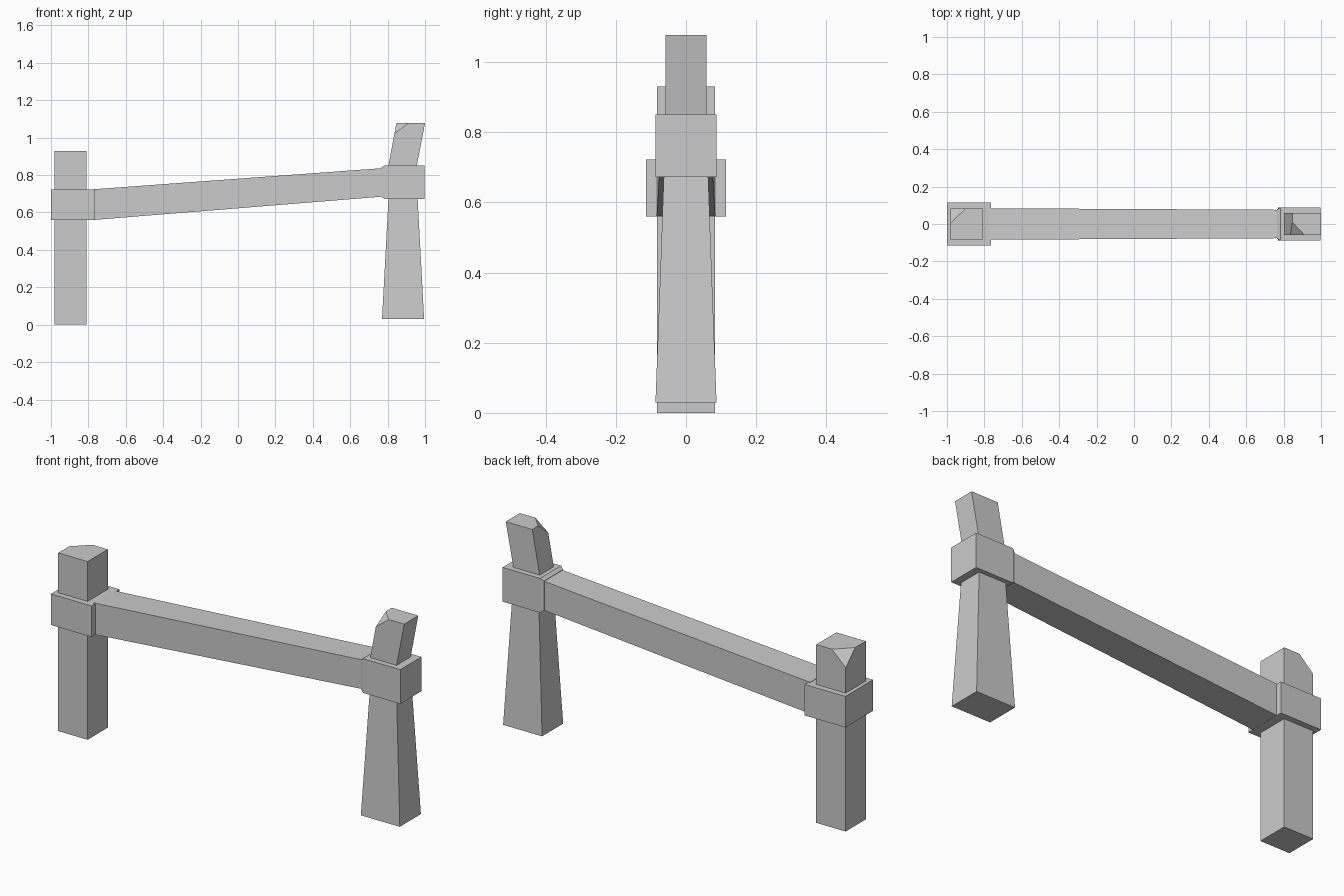
import bpy, bmesh
from mathutils import Vector

if "Cube" in bpy.data.objects:
    bpy.data.objects.remove(bpy.data.objects["Cube"])


def loft(name, sections, axis='z', chip=None):
    """Skin rectangles (position, a_min, a_max, b_min, b_max) stacked along an axis;
    chip = three points of a plane that slices off a corner."""
    bm = bmesh.new()
    rings = []
    for t, a0, a1, b0, b1 in sections:
        ring = []
        for a, b in ((a0, b0), (a1, b0), (a1, b1), (a0, b1)):
            ring.append(bm.verts.new((a, b, t) if axis == 'z' else (t, a, b)))
        rings.append(ring)
    for low, high in zip(rings, rings[1:]):
        for i in range(4):
            j = (i + 1) % 4
            bm.faces.new((low[i], low[j], high[j], high[i]))
    bm.faces.new(rings[0][::-1])
    bm.faces.new(rings[-1])
    if chip:
        p, q, r = (Vector(c) for c in chip)
        normal = (q - p).cross(r - p).normalized()
        centre = sum((v.co for v in bm.verts), Vector()) / len(bm.verts)
        if normal.dot(centre - p) > 0:
            normal = -normal
        geom = bm.verts[:] + bm.edges[:] + bm.faces[:]
        bmesh.ops.bisect_plane(bm, geom=geom, plane_co=p, plane_no=normal,
                               clear_outer=True)
        bmesh.ops.holes_fill(bm, edges=[e for e in bm.edges if e.is_boundary])
    bmesh.ops.recalc_face_normals(bm, faces=bm.faces[:])
    mesh = bpy.data.meshes.new(name)
    bm.to_mesh(mesh)
    bm.free()
    obj = bpy.data.objects.new(name, mesh)
    bpy.context.collection.objects.link(obj)
    return obj


# Straight left post with a chipped back corner
P = 0.083
loft("left_post", [(0, -0.98, -0.81, -P, P), (0.93, -0.98, -0.81, -P, P)],
     chip=[(-0.98, 0.005, 0.93), (-0.90, P, 0.93), (-0.98, P, 0.855)])

# Collar around the left post
loft("left_collar", [(0.56, -1.0, -0.765, -0.114, 0.114),
                     (0.722, -1.0, -0.765, -0.114, 0.114)])

# Sloping, slightly tapered rail
loft("rail", [(-0.775, -0.084, 0.084, 0.56, 0.724),
              (0.785, -0.076, 0.076, 0.686, 0.838)], axis='x')

# Collar on the right leg, its inner end slightly narrowed
loft("right_collar", [(0.765, -0.079, 0.079, 0.686, 0.839),
                      (0.782, -0.087, 0.087, 0.672, 0.851),
                      (0.998, -0.087, 0.087, 0.672, 0.851)], axis='x')

# Flared right leg
loft("right_leg", [(0.03, 0.77, 0.995, -0.087, 0.087),
                   (0.68, 0.805, 0.96, -0.063, 0.063)])

# Leaning stub above the right collar with a chipped front corner
loft("right_stub", [(0.845, 0.803, 0.955, -0.058, 0.058),
                    (1.078, 0.847, 1.0, -0.058, 0.058)],
     chip=[(0.847, 0.01, 1.078), (0.91, -0.058, 1.078), (0.836, -0.058, 1.02)])
